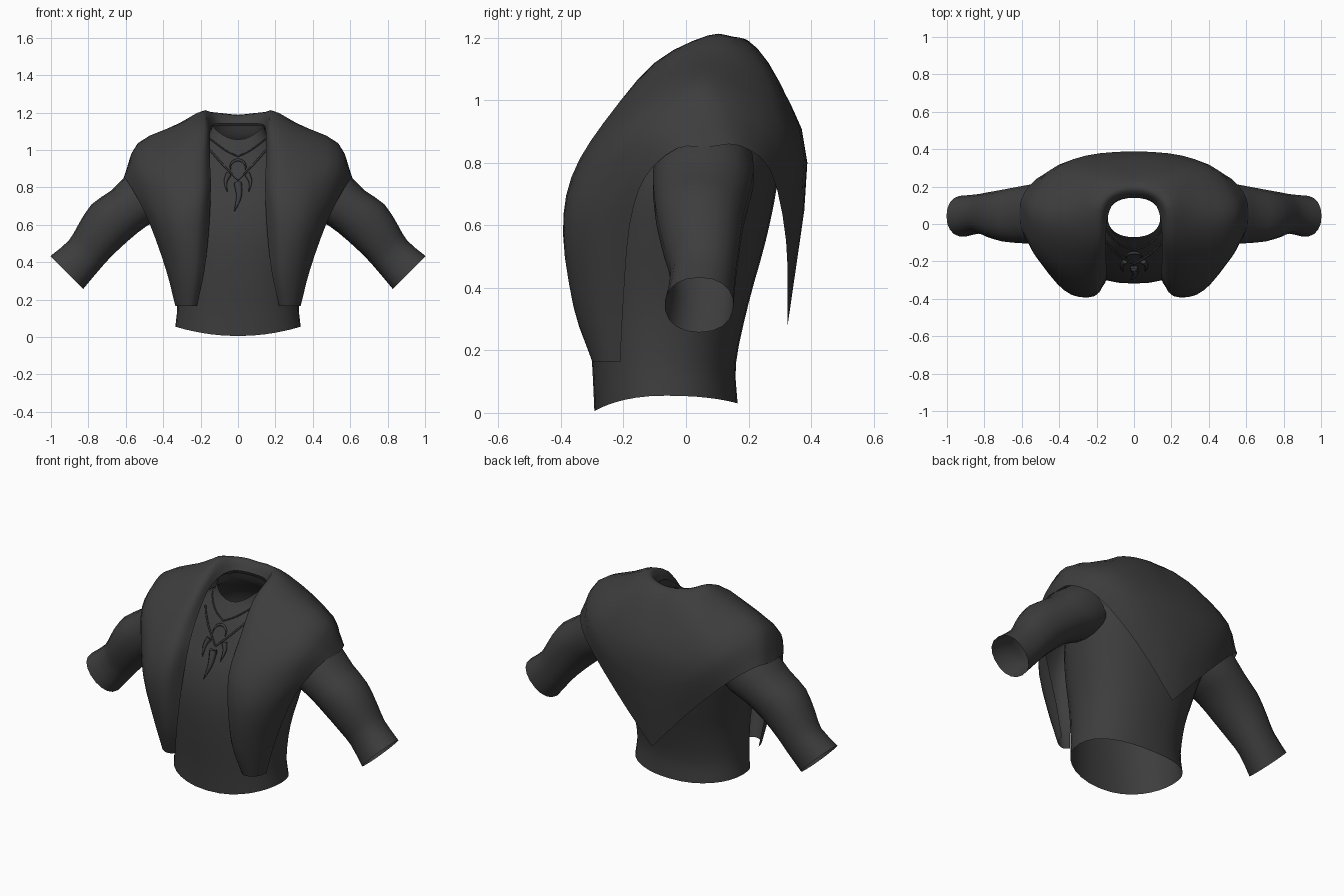
import bpy
import math
from mathutils import Vector
from mathutils.bvhtree import BVHTree

default = bpy.data.objects.get("Cube")
if default:
    bpy.data.objects.remove(default, do_unlink=True)

# One dark cloth colour for everything
GREY = (0.047, 0.047, 0.047, 1.0)
cloth = bpy.data.materials.new("charcoal cloth")
cloth.use_nodes = True
cloth.diffuse_color = GREY
shader = cloth.node_tree.nodes["Principled BSDF"]
shader.inputs["Base Color"].default_value = GREY
shader.inputs["Roughness"].default_value = 0.8


def spline(points, steps):
    """Catmull-Rom samples through a list of tuples of any length."""
    pts = [Vector(p) for p in points]
    pts = [pts[0] * 2 - pts[1]] + pts + [pts[-1] * 2 - pts[-2]]
    out = []
    for a, b, c, d in zip(pts, pts[1:], pts[2:], pts[3:]):
        for k in range(steps):
            t = k / steps
            out.append(b + (c - a) * (t / 2)
                       + (a * 2 - b * 5 + c * 4 - d) * (t * t / 2)
                       + (b * 3 - a - c * 3 + d) * (t ** 3 / 2))
    return out + [pts[-2]]


def squircle(count, power):
    """Unit points (u, v) round a slightly squared circle."""
    out = []
    for k in range(count):
        a = math.tau * k / count
        u, v = math.cos(a), math.sin(a)
        out.append((math.copysign(abs(u) ** (2 / power), u),
                    math.copysign(abs(v) ** (2 / power), v)))
    return out


def grid_object(name, rows, closed, mirror=False):
    """Skin a list of equally long point rows with quads."""
    n = len(rows[0])
    verts = [p for row in rows for p in row]
    faces = []
    for i in range(len(rows) - 1):
        for j in range(n if closed else n - 1):
            k = (j + 1) % n
            faces.append((i * n + j, i * n + k, (i + 1) * n + k, (i + 1) * n + j))
    mesh = bpy.data.meshes.new(name)
    mesh.from_pydata(verts, [], faces)
    mesh.materials.append(cloth)
    mesh.shade_smooth()
    obj = bpy.data.objects.new(name, mesh)
    bpy.context.collection.objects.link(obj)
    if mirror:
        mod = obj.modifiers.new("Mirror", "MIRROR")
        mod.merge_threshold = 0.002
    return BVHTree.FromPolygons(verts, faces)


# Shirt body: height, half width, front y, back y, front dip, back dip
body_rings = [
    (0.055, 0.335, -0.293, 0.165, 0.05, 0.025),
    (0.17, 0.325, -0.30, 0.16, 0.02, 0.01),
    (0.35, 0.335, -0.315, 0.20, 0, 0),
    (0.55, 0.38, -0.315, 0.255, 0, 0),
    (0.72, 0.42, -0.275, 0.29, 0, 0),
    (0.85, 0.40, -0.205, 0.30, 0, 0),
    (0.97, 0.30, -0.135, 0.26, 0, 0),
    (1.06, 0.17, -0.09, 0.17, 0.03, 0),
    (1.13, 0.14, -0.07, 0.14, 0.075, 0),
]
rows = []
for z, half, front, back, dip, back_dip in spline(body_rings, 3):
    middle, depth = (front + back) / 2, (back - front) / 2
    rows.append([Vector((half * u, middle + depth * v,
                         z - (dip if v < 0 else back_dip) * (1 - u * u)))
                 for u, v in squircle(32, 2.25)])
shirt_tree = grid_object("shirt_body", rows, True)

# Sleeves: centre x, y, z, radius across the arm, radius in y
sleeve_rings = [
    (0.42, 0.06, 0.805, 0.155, 0.155),
    (0.495, 0.055, 0.75, 0.153, 0.163),
    (0.58, 0.05, 0.69, 0.134, 0.155),
    (0.685, 0.045, 0.612, 0.138, 0.14),
    (0.77, 0.05, 0.51, 0.122, 0.12),
    (0.825, 0.055, 0.435, 0.113, 0.105),
    (0.915, 0.042, 0.345, 0.124, 0.11),
]
across = Vector((1, 0, 1)).normalized()
for side, label in ((1, "left"), (-1, "right")):
    rows = []
    for x, y, z, r_up, r_y in spline(sleeve_rings, 2):
        row = []
        for u, v in squircle(18, 2.2):
            p = Vector((x, y, z)) + across * r_up * u
            row.append(Vector((p.x * side, y + r_y * v * side, p.z)))
        rows.append(row)
    grid_object(label + "_sleeve", rows, True)

# Shawl: rails from the front corner over the shoulder to the back centre
neck_edge = [
    (0.22, -0.28, 0.165), (0.18, -0.32, 0.35), (0.155, -0.315, 0.58),
    (0.145, -0.265, 0.80), (0.15, -0.185, 0.94), (0.15, -0.07, 1.08),
    (0.14, 0.04, 1.13), (0.11, 0.11, 1.14), (0.06, 0.135, 1.14), (0, 0.14, 1.14)]
roll = [
    (0.25, -0.30, 0.165), (0.23, -0.36, 0.34), (0.215, -0.387, 0.57),
    (0.20, -0.36, 0.76), (0.20, -0.26, 0.93), (0.185, -0.10, 1.12),
    (0.185, 0.07, 1.207), (0.145, 0.15, 1.203), (0.07, 0.19, 1.195), (0, 0.20, 1.188)]
chest = [
    (0.29, -0.29, 0.165), (0.31, -0.34, 0.35), (0.33, -0.38, 0.58),
    (0.35, -0.345, 0.75), (0.35, -0.245, 0.92), (0.33, -0.08, 1.085),
    (0.31, 0.08, 1.145), (0.26, 0.235, 1.105), (0.14, 0.29, 1.07), (0, 0.30, 1.05)]
shoulder = [
    (0.32, -0.26, 0.165), (0.365, -0.28, 0.355), (0.42, -0.30, 0.59),
    (0.475, -0.24, 0.76), (0.52, -0.16, 0.91), (0.535, -0.02, 1.015),
    (0.525, 0.11, 1.03), (0.43, 0.285, 0.94), (0.26, 0.365, 0.83), (0, 0.388, 0.80)]
hem = [
    (0.335, -0.21, 0.165), (0.385, -0.20, 0.36), (0.47, -0.18, 0.60),
    (0.545, -0.13, 0.755), (0.60, -0.03, 0.845), (0.612, 0.07, 0.85),
    (0.585, 0.17, 0.855), (0.475, 0.27, 0.775), (0.245, 0.32, 0.55), (0, 0.325, 0.28)]


def rail_points(rail, steps):
    """Sample a rail; all but the hem run smoothly across the back centre."""
    if rail is hem:
        return spline(rail, steps)
    x, y, z = rail[-2]
    return spline(rail + [(-x, y, z)], steps)[:-steps]


columns = zip(*[rail_points(r, 3) for r in (neck_edge, roll, chest, shoulder, hem)])
grid_object("shawl", [spline(c, 3) for c in columns], False, mirror=True)


# Necklaces lie on the shirt front
def on_shirt(x, z, lift):
    hit = shirt_tree.ray_cast(Vector((x, -1, z)), Vector((0, 1, 0)))[0]
    return Vector((x, (hit.y if hit else -0.1) - lift, z))


def strand(name, path, thickness, widths=None, lift=0.004):
    """Round cord along (x, z) points on the shirt, with optional taper."""
    points = [on_shirt(p[0], p[1], lift) for p in spline(path, 4)]
    curve = bpy.data.curves.new(name, "CURVE")
    curve.dimensions = "3D"
    curve.bevel_depth = thickness
    curve.bevel_resolution = 1
    curve.use_fill_caps = True
    line = curve.splines.new("POLY")
    line.points.add(len(points) - 1)
    for i, (dst, p) in enumerate(zip(line.points, points)):
        dst.co = (*p, 1)
        dst.radius = widths(i / (len(points) - 1)) if widths else 1
    line.use_smooth = True
    curve.materials.append(cloth)
    bpy.context.collection.objects.link(bpy.data.objects.new(name, curve))


def fang_width(t):
    return max(0.06, (1 - t) ** 0.7)


def moon_width(t):
    return 0.2 + 0.8 * math.sin(math.pi * t)


for side, label in ((1, "left"), (-1, "right")):
    strand(label + "_upper_cord", [(0.15 * side, 1.06), (0.07 * side, 1.0), (0, 0.965)], 0.004)
    strand(label + "_lower_cord", [(0.15 * side, 1.0), (0.08 * side, 0.92), (0, 0.84)], 0.005)
    strand(label + "_fang", [(0.05 * side, 0.87), (0.066 * side, 0.83), (0.058 * side, 0.775)],
           0.016, fang_width, 0.008)
strand("centre_fang", [(0, 0.82), (0.005, 0.75), (-0.02, 0.67)], 0.023, fang_width, 0.01)
strand("fang_binding", [(-0.02, 0.822), (0, 0.818), (0.02, 0.822)], 0.009, None, 0.012)
moon = [(0.042 * math.cos(math.radians(a)), 0.905 + 0.042 * math.sin(math.radians(a)))
        for a in range(-15, 196, 30)]
strand("crescent_charm", moon, 0.008, moon_width, 0.006)
